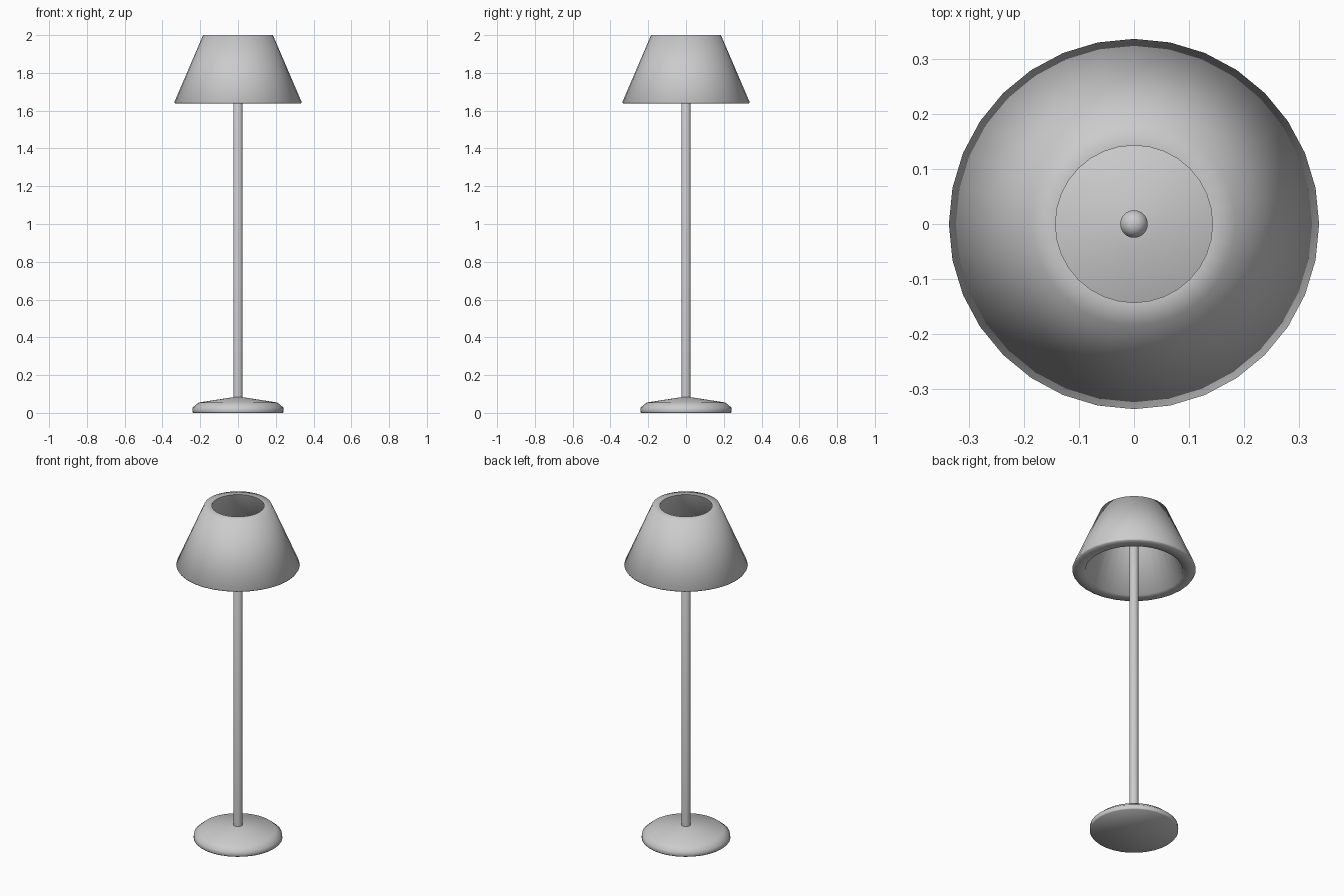
import bpy
import bmesh
from math import cos, sin, tau, radians

cube = bpy.data.objects.get("Cube")
if cube:
    bpy.data.objects.remove(cube, do_unlink=True)

grey = bpy.data.materials.new("light grey")
grey.use_nodes = True
grey.diffuse_color = (0.6, 0.6, 0.6, 1)
grey.node_tree.nodes["Principled BSDF"].inputs["Base Color"].default_value = (0.6, 0.6, 0.6, 1)


def lathe(name, profile, sides=32, closed=False, smooth=75):
    """Turn (radius, height) points around z; open profiles get end caps."""
    bm = bmesh.new()
    rings = [[bm.verts.new((r * cos(tau * i / sides), r * sin(tau * i / sides), z))
              for i in range(sides)] for r, z in profile]
    pairs = list(zip(rings, rings[1:]))
    if closed:
        pairs.append((rings[-1], rings[0]))
    else:
        bm.faces.new(rings[0])
        bm.faces.new(rings[-1])
    for low, high in pairs:
        for i in range(sides):
            j = (i + 1) % sides
            bm.faces.new((low[i], low[j], high[j], high[i]))
    bmesh.ops.recalc_face_normals(bm, faces=bm.faces)
    mesh = bpy.data.meshes.new(name)
    bm.to_mesh(mesh)
    bm.free()
    mesh.materials.append(grey)
    obj = bpy.data.objects.new(name, mesh)
    bpy.context.collection.objects.link(obj)
    bpy.ops.object.select_all(action='DESELECT')
    obj.select_set(True)
    bpy.context.view_layer.objects.active = obj
    bpy.ops.object.shade_smooth_by_angle(angle=radians(smooth))
    return obj


# Low domed foot
lathe("base", [(0.238, 0), (0.242, 0.005), (0.24, 0.028), (0.208, 0.055),
               (0.045, 0.08), (0.024, 0.083)])

# Thin upright with a softly shaded end
lathe("pole", [(0.025, 0.07), (0.025, 1.83), (0.018, 1.842), (0.008, 1.848)])

# Thick hollow shade, open at both ends
lathe("shade", [(0.267, 1.637), (0.332, 1.637), (0.337, 1.645),
                (0.185, 2.0), (0.143, 2.0)], closed=True)
